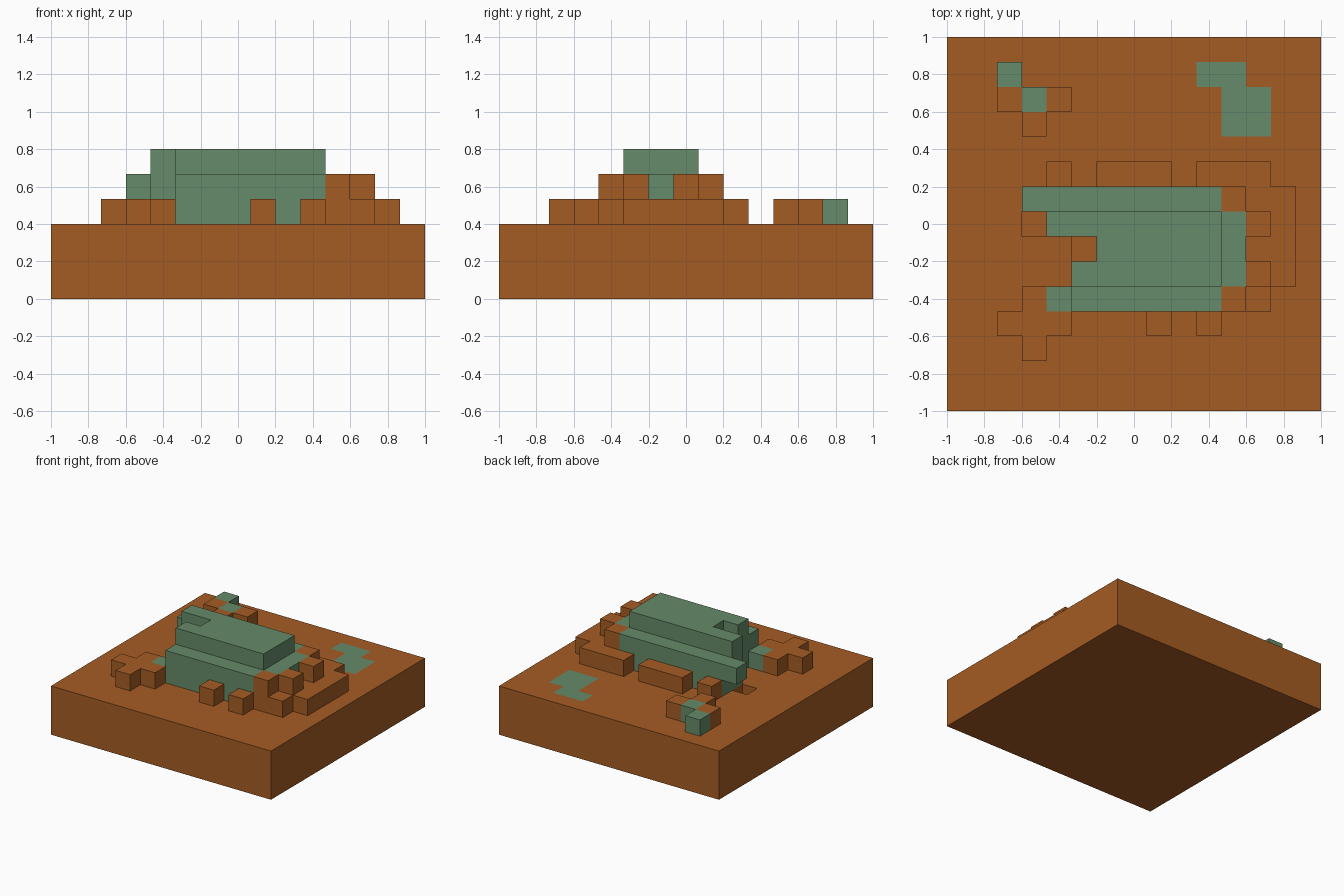
import bpy, bmesh
from mathutils import Vector

cube = bpy.data.objects.get("Cube")
if cube:
    bpy.data.objects.remove(cube, do_unlink=True)

N = 15            # blocks along each side
S = 2 / N         # block size


def material(name, color):
    m = bpy.data.materials.new(name)
    m.use_nodes = True
    m.diffuse_color = (*color, 1)
    bsdf = next(n for n in m.node_tree.nodes if n.type == 'BSDF_PRINCIPLED')
    bsdf.inputs["Base Color"].default_value = (*color, 1)
    return m


BROWN, GREEN = 0, 1
materials = [material("earth_brown", (0.376, 0.107, 0.017)),
             material("moss_green", (0.133, 0.258, 0.143))]
cells = {}        # block position -> (part name, colour)


def fill(part, color, cols, rows, layers):
    """Fill an inclusive range of blocks."""
    for i in range(cols[0], cols[-1] + 1):
        for j in range(rows[0], rows[-1] + 1):
            for k in range(layers[0], layers[-1] + 1):
                cells[i, j, k] = (part, color)


# Ground slab with one small pit
fill("ground", BROWN, (0, N - 1), (0, N - 1), (0, 2))
del cells[3, 7, 2]

# Flat moss patch set in the ground
fill("ground", GREEN, (10, 11), (13,), (2,))
fill("ground", GREEN, (11, 12), (11, 12), (2,))

# Stepped green mound
fill("mound", GREEN, (5, 10), (4, 8), (3, 4))
fill("mound", GREEN, (11,), (5, 7), (3, 4))
fill("mound", GREEN, (4,), (7, 8), (3, 4))
fill("mound", GREEN, (3,), (8,), (4,))
fill("mound", GREEN, (4,), (4,), (3,))

# Top of the mound, notched on one side
fill("mound_top", GREEN, (5, 10), (5, 7), (5,))
fill("mound_top", GREEN, (4,), (7,), (5,))
del cells[5, 6, 5]
fill("notch_floor", BROWN, (5,), (6,), (4,))

# Earth blocks against the right end
fill("right_earth", BROWN, (11,), (4,), (3, 4))
fill("right_earth", BROWN, (11,), (8,), (3, 4))
fill("right_earth", BROWN, (12,), (4, 8), (3,))
fill("right_earth", BROWN, (13,), (5, 8), (3,))
for row in (5, 7):
    fill("right_earth", BROWN, (12,), (row,), (4,))

# Earth blocks along the back
for cols in ((4,), (6, 8), (10, 12)):
    fill("back_earth", BROWN, cols, (9,), (3,))

# Earth blocks along the front, with a cross at the corner
for col in (8, 10):
    fill("front_earth", BROWN, (col,), (3,), (3,))
fill("corner_cross", BROWN, (2, 4), (3,), (3,))
fill("corner_cross", BROWN, (3,), (2, 4), (3,))

# Small separate cluster at the back
fill("back_cluster", BROWN, (2, 4), (12,), (3,))
fill("back_cluster", BROWN, (3,), (11,), (3,))
fill("back_cluster", GREEN, (3,), (12,), (3,))
fill("back_cluster", GREEN, (2,), (13,), (3,))

# Build each part from the exposed block faces
for part in sorted({p for p, c in cells.values()}):
    bm = bmesh.new()
    for pos, (name, color) in cells.items():
        if name != part:
            continue
        center = Vector(pos) + Vector((0.5, 0.5, 0.5))
        for axis in range(3):
            for sign in (-1, 1):
                n = Vector((0, 0, 0))
                n[axis] = sign
                if tuple(int(a + b) for a, b in zip(pos, n)) in cells:
                    continue
                u = Vector((0, 0, 0))
                u[(axis + 1) % 3] = 0.5
                v = n.cross(u)
                mid = center + n / 2
                corners = (mid - u - v, mid + u - v, mid + u + v, mid - u + v)
                face = bm.faces.new([bm.verts.new(p * S - Vector((1, 1, 0)))
                                     for p in corners])
                face.material_index = color
    bmesh.ops.remove_doubles(bm, verts=bm.verts[:], dist=0.001)
    mesh = bpy.data.meshes.new(part)
    bm.to_mesh(mesh)
    bm.free()
    for m in materials:
        mesh.materials.append(m)
    bpy.context.collection.objects.link(bpy.data.objects.new(part, mesh))
